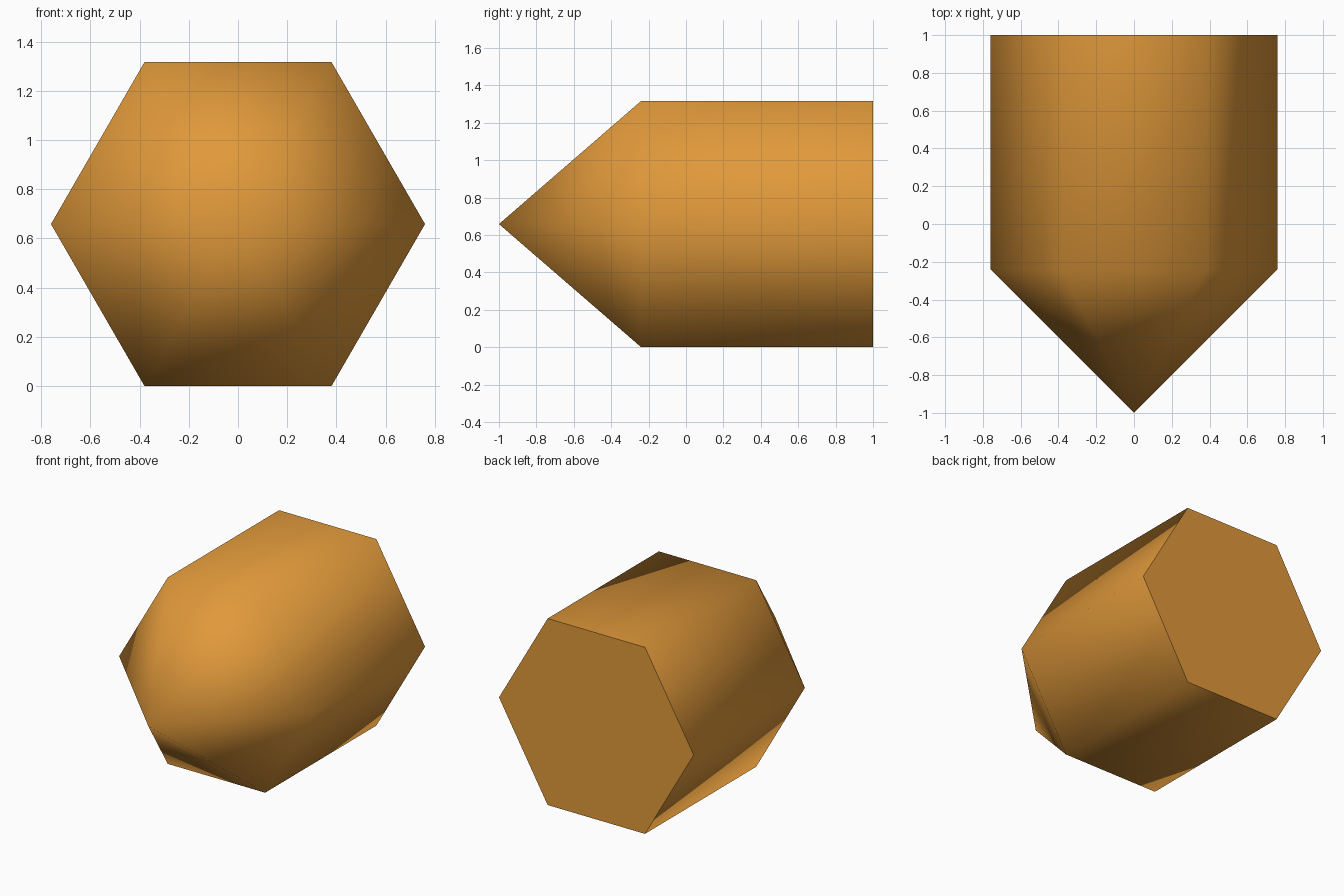
import bpy, bmesh, math

if "Cube" in bpy.data.objects:
    bpy.data.objects.remove(bpy.data.objects["Cube"])

RADIUS = 0.76                              # hexagon corner radius
MID_Z = RADIUS * math.cos(math.radians(30))  # hexagon stands on a flat side
BACK_Y, SHOULDER_Y, TIP_Y = 1.0, -0.24, -1.0

amber = bpy.data.materials.new("amber")
amber.diffuse_color = (0.75, 0.32, 0.043, 1)
amber.use_nodes = True
amber.node_tree.nodes["Principled BSDF"].inputs["Base Color"].default_value = amber.diffuse_color


def ring(bm, y):
    """Six corners of a hexagon facing along y."""
    angles = [math.radians(60 * i) for i in range(6)]
    return [bm.verts.new((RADIUS * math.cos(a), y, MID_Z + RADIUS * math.sin(a))) for a in angles]


bm = bmesh.new()
back, shoulder = ring(bm, BACK_Y), ring(bm, SHOULDER_Y)
tip = bm.verts.new((0, TIP_Y, MID_Z))

# Hexagonal barrel and pointed nose, smoothed together
for i in range(6):
    j = (i + 1) % 6
    bm.faces.new((back[i], back[j], shoulder[j], shoulder[i])).smooth = True
    bm.faces.new((shoulder[i], shoulder[j], tip)).smooth = True

# Flat back cap with a hard rim
cap = bm.faces.new(back)
for edge in cap.edges:
    edge.smooth = False

bmesh.ops.recalc_face_normals(bm, faces=bm.faces)
mesh = bpy.data.meshes.new("pointed_hexagon_bar")
bm.to_mesh(mesh)
bm.free()
mesh.materials.append(amber)
bpy.context.collection.objects.link(bpy.data.objects.new("pointed_hexagon_bar", mesh))
